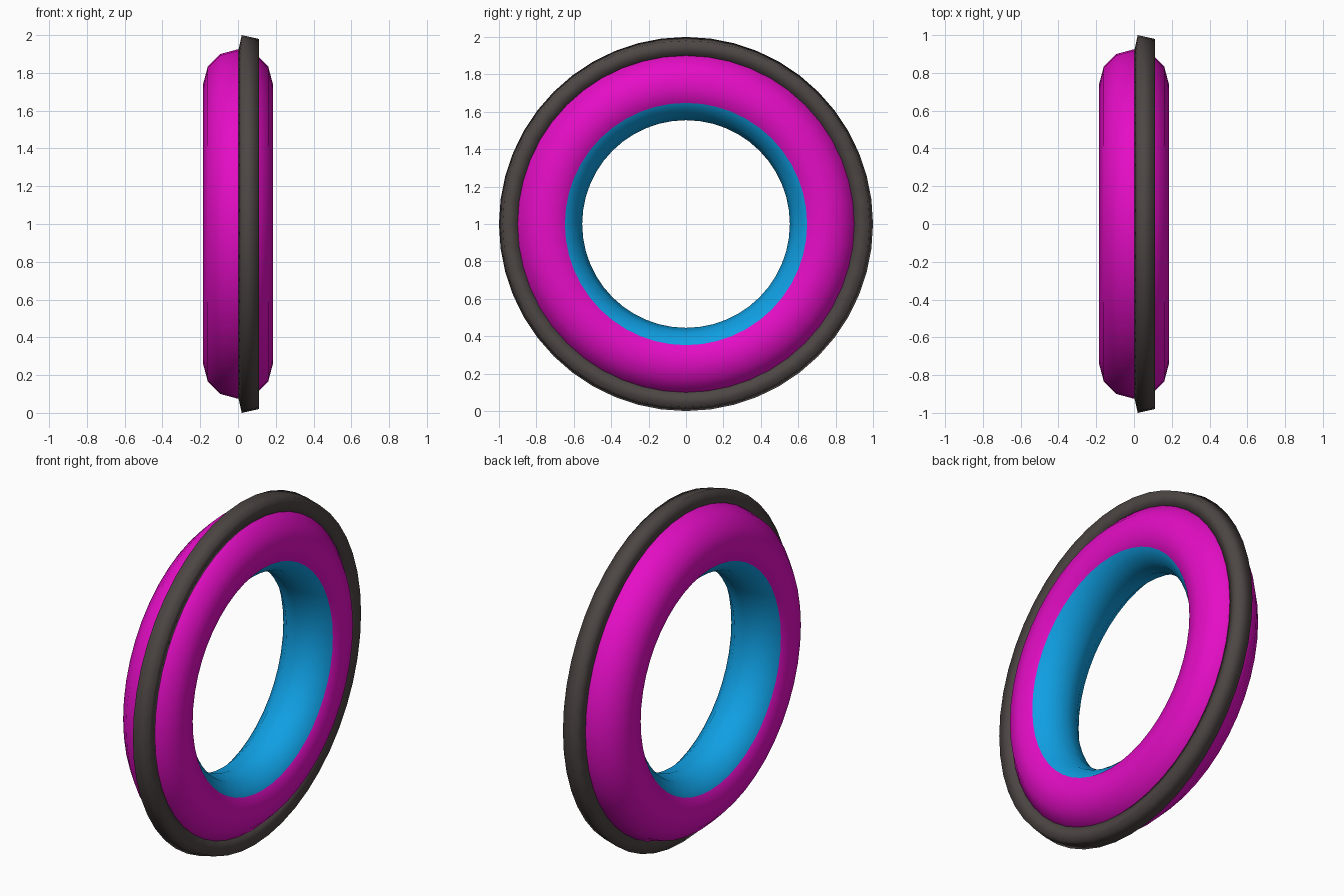
import bpy
import bmesh
from math import sin, cos, pi, radians, hypot

cube = bpy.data.objects.get("Cube")
if cube:
    bpy.data.objects.remove(cube, do_unlink=True)


def make_material(name, rgb):
    mat = bpy.data.materials.new(name)
    mat.use_nodes = True
    mat.diffuse_color = (*rgb, 1)
    mat.node_tree.nodes["Principled BSDF"].inputs["Base Color"].default_value = (*rgb, 1)
    return mat


magenta = make_material("magenta", (0.78, 0.004, 0.56))
blue = make_material("sky blue", (0.005, 0.35, 0.77))
charcoal = make_material("warm charcoal", (0.074, 0.061, 0.057))


def ring(name, radius, tube, sides, offset, turn, materials, rule=None, segments=48):
    """Smooth ring around the x axis, with a regular polygon as its section."""
    bm = bmesh.new()
    loops = []
    for i in range(segments):
        a = 2 * pi * i / segments
        loop = []
        for j in range(sides):
            t = turn + 2 * pi * j / sides
            r = radius + tube * cos(t)
            loop.append(bm.verts.new((offset + tube * sin(t), r * cos(a), 1 + r * sin(a))))
        loops.append(loop)
    for i in range(segments):
        this, following = loops[i], loops[(i + 1) % segments]
        for j in range(sides):
            k = (j + 1) % sides
            face = bm.faces.new((this[j], following[j], following[k], this[k]))
            face.smooth = True
            if rule:
                face.material_index = rule(face.calc_center_median())
    bmesh.ops.recalc_face_normals(bm, faces=bm.faces)
    mesh = bpy.data.meshes.new(name)
    bm.to_mesh(mesh)
    bm.free()
    for mat in materials:
        mesh.materials.append(mat)
    obj = bpy.data.objects.new(name, mesh)
    bpy.context.collection.objects.link(obj)
    return obj


# Main ring: magenta outside, blue lining around the hole
ring("main_ring", 0.74, 0.185, 12, 0, 0, [magenta, blue],
     rule=lambda c: 1 if hypot(c.y, c.z - 1) < 0.645 else 0)

# Outer band: slightly tilted square section, off centre toward +x
ring("outer_band", 0.945, 0.0652, 4, 0.055, radians(-32.5), [charcoal])
